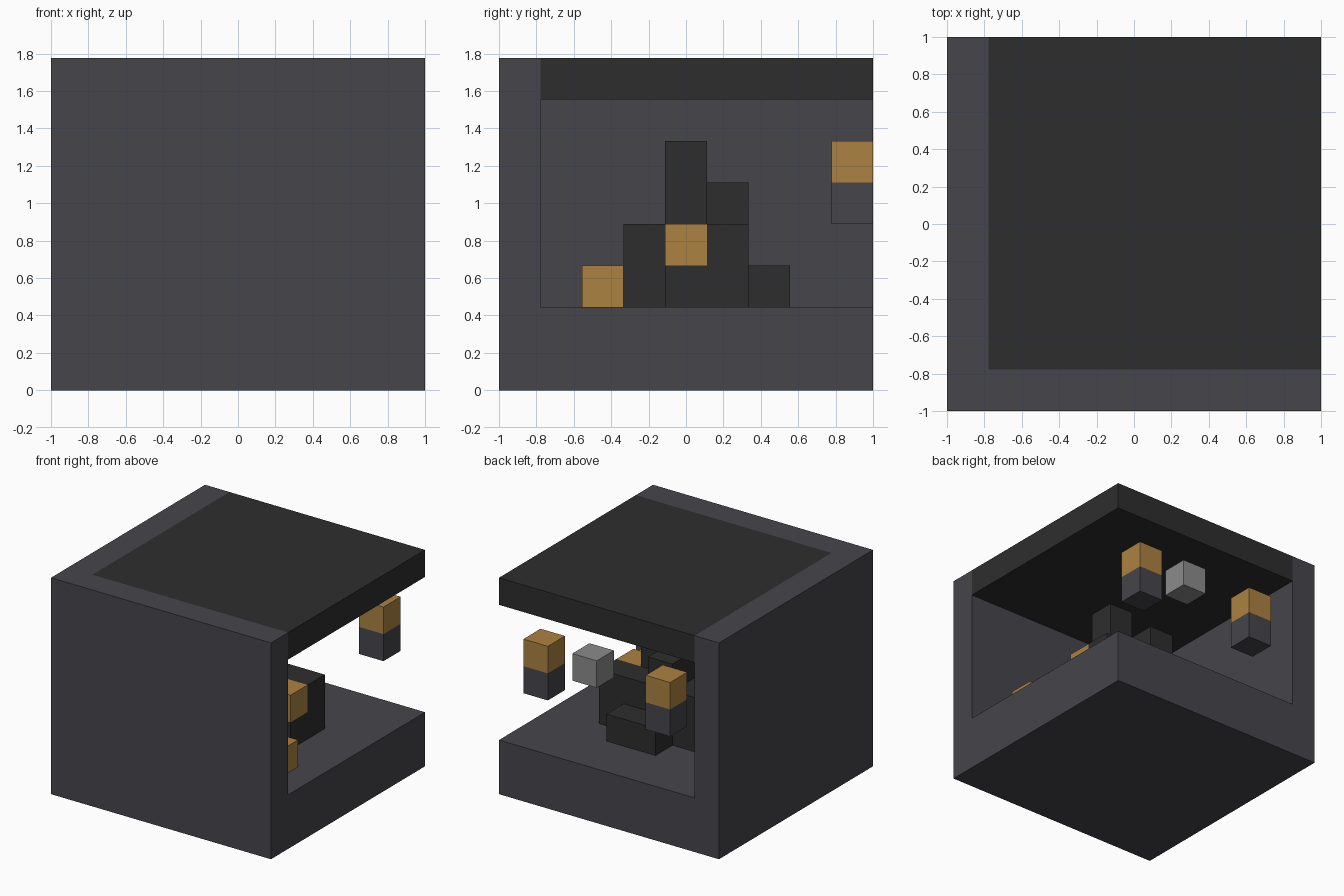
import bpy
import bmesh
from mathutils import Vector

if "Cube" in bpy.data.objects:
    bpy.data.objects.remove(bpy.data.objects["Cube"], do_unlink=True)

N, H = 9, 8          # cells across and cells tall
U = 2 / N            # cell size


def material(name, color):
    mat = bpy.data.materials.new(name)
    mat.use_nodes = True
    mat.diffuse_color = (*color, 1)
    bsdf = mat.node_tree.nodes["Principled BSDF"]
    bsdf.inputs["Base Color"].default_value = (*color, 1)
    bsdf.inputs["Roughness"].default_value = 0.9
    return mat


stone = material("slate_grey", (0.061, 0.060, 0.070))
coal = material("charcoal", (0.027, 0.027, 0.027))
amber = material("amber", (0.415, 0.225, 0.052))
pale = material("mid_grey", (0.26, 0.26, 0.26))


def block(x, y, z):
    """Cells inside a box given as half-open index ranges."""
    return {(i, j, k) for i in range(*x) for j in range(*y) for k in range(*z)}


def cell(i, j, k):
    return {(i, j, k)}


parts = {}

# Room shell: thick floor, front wall and right-hand wall
roof = block((1, N), (1, N), (H - 1, H))
shell = block((0, N), (0, N), (0, 2))
shell |= block((0, N), (0, 1), (2, H)) | block((0, 1), (0, N), (2, H))
parts["room_shell"] = (stone, shell)
parts["roof"] = (coal, roof)

# Stepped rock mound with two glowing blocks
low_ember, high_ember = cell(7, 2, 2), cell(6, 4, 3)
mound = block((3, 7), (4, 6), (2, 4))
mound |= block((4, 6), (3, 4), (2, 4)) | block((4, 6), (6, 7), (2, 3))
mound |= block((4, 6), (4, 5), (4, 5)) | cell(4, 5, 4) | cell(5, 4, 5)
parts["rock_mound"] = (coal, mound - high_ember)
parts["low_ember"] = (amber, low_ember)
parts["high_ember"] = (amber, high_ember)

# Floating lamps and a single floating block along the open back
for side, i in (("right", 2), ("left", 7)):
    parts[side + "_lamp_base"] = (stone, cell(i, 8, 4))
    parts[side + "_lamp_light"] = (amber, cell(i, 8, 5))
parts["floating_block"] = (pale, cell(5, 8, 5))

occupied = set().union(*(cells for _, cells in parts.values()))


def build(name, mat, cells):
    """Skin the exposed sides of the cells and merge flat areas."""
    bm = bmesh.new()
    for c in sorted(cells):
        for axis in range(3):
            for sign in (-1, 1):
                side = list(c)
                side[axis] += sign
                if tuple(side) in occupied:
                    continue
                normal, a, b = Vector(), Vector(), Vector()
                normal[axis] = sign / 2
                a[(axis + 1) % 3] = 0.5
                b[(axis + 2) % 3] = sign / 2
                mid = Vector(c) + Vector((0.5, 0.5, 0.5)) + normal
                corners = (mid - a - b, mid + a - b, mid + a + b, mid - a + b)
                bm.faces.new([bm.verts.new(p) for p in corners])
    bmesh.ops.remove_doubles(bm, verts=bm.verts, dist=0.001)
    bmesh.ops.dissolve_limit(bm, angle_limit=0.01, verts=bm.verts, edges=bm.edges)
    for v in bm.verts:
        v.co = (v.co - Vector((N / 2, N / 2, 0))) * U
    mesh = bpy.data.meshes.new(name)
    bm.to_mesh(mesh)
    bm.free()
    mesh.materials.append(mat)
    obj = bpy.data.objects.new(name, mesh)
    bpy.context.collection.objects.link(obj)


for name, (mat, cells) in parts.items():
    build(name, mat, cells)
